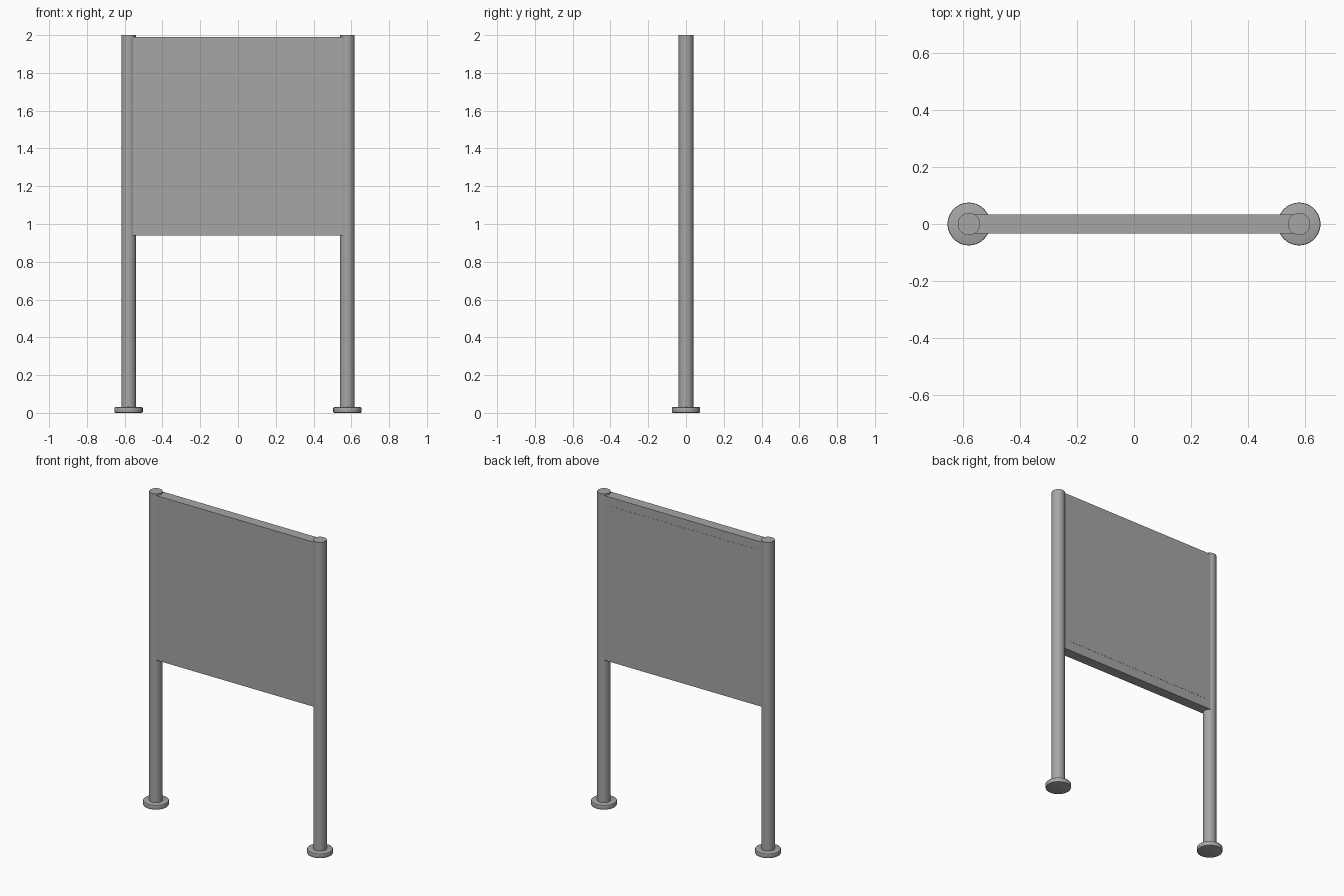
import bpy

if "Cube" in bpy.data.objects:
    bpy.data.objects.remove(bpy.data.objects["Cube"])

steel = bpy.data.materials.new("grey_metal")
steel.diffuse_color = (0.38, 0.38, 0.38, 1)
steel.use_nodes = True
steel.node_tree.nodes["Principled BSDF"].inputs["Base Color"].default_value = steel.diffuse_color


def box(name, x, y0, y1, z0, z1):
    bpy.ops.mesh.primitive_cube_add(size=1, location=(0, (y0 + y1) / 2, (z0 + z1) / 2))
    ob = bpy.context.object
    ob.name = name
    ob.scale = (2 * x, y1 - y0, z1 - z0)
    bpy.ops.object.transform_apply(location=False, rotation=False, scale=True)
    ob.data.materials.append(steel)
    return ob


def rod(name, x, r, z0, z1, bevel=0):
    bpy.ops.mesh.primitive_cylinder_add(vertices=48, radius=r, depth=z1 - z0,
                                        location=(x, 0, (z0 + z1) / 2))
    ob = bpy.context.object
    ob.name = name
    ob.data.materials.append(steel)
    if bevel:
        mod = ob.modifiers.new("rounded_rim", 'BEVEL')
        mod.width = bevel
        mod.segments = 2
        mod.limit_method = 'ANGLE'
        bpy.ops.object.modifier_apply(modifier=mod.name)
    bpy.ops.object.shade_smooth_by_angle()
    return ob


# Posts with round floor feet
for side, sx in (("left", -1), ("right", 1)):
    rod(side + "_post", sx * 0.579, 0.039, 0.028, 2.0)
    rod(side + "_foot", sx * 0.579, 0.075, 0.0, 0.03, bevel=0.005)

# Sign panel between the posts, with a very thin sheet on the back
box("sign_panel", 0.557, -0.033, 0.033, 0.94, 1.99)
box("back_sheet", 0.513, 0.032, 0.034, 1.0, 1.935)
